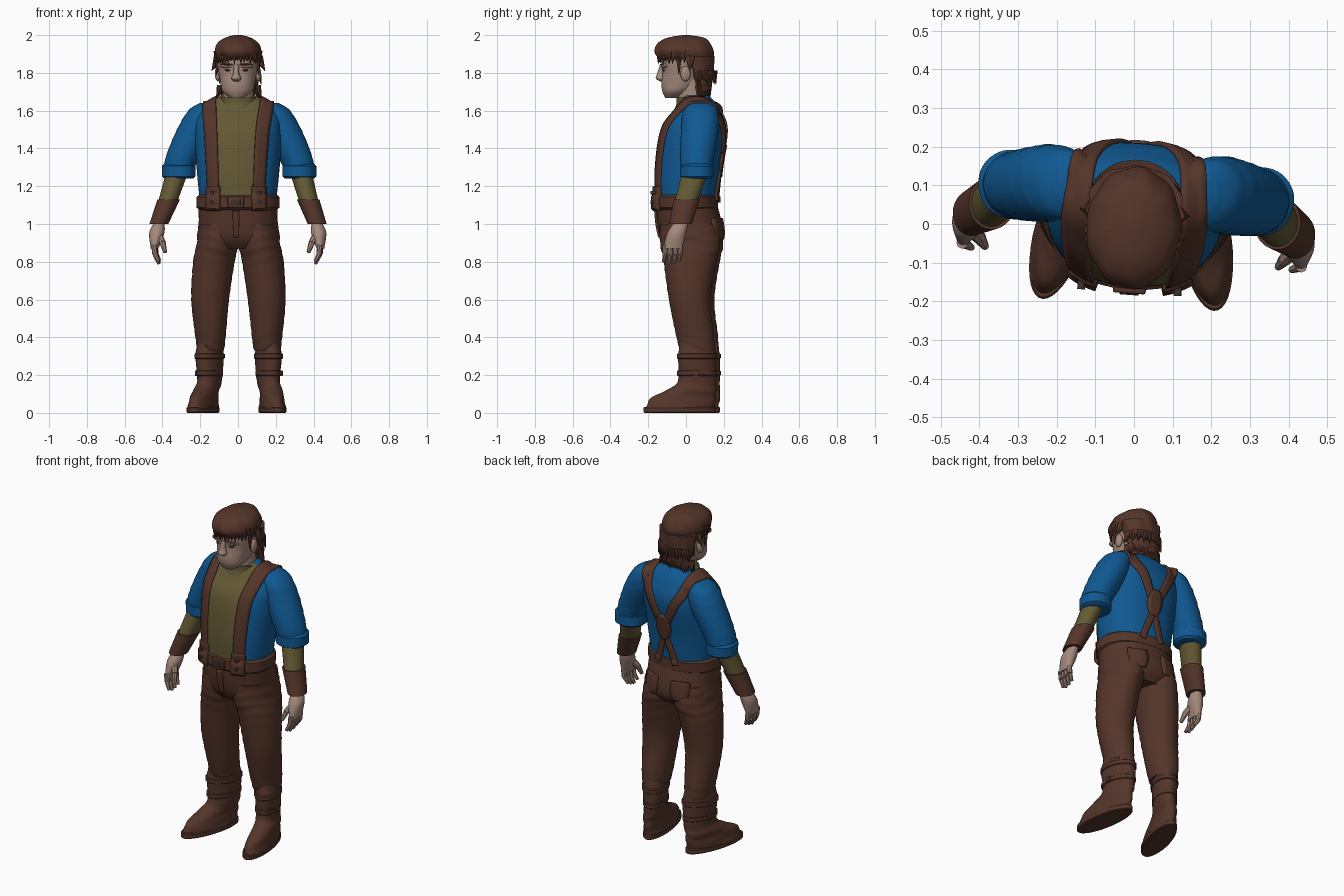
import bpy, bmesh, math, random
from mathutils import Vector, Matrix
from mathutils.bvhtree import BVHTree

random.seed(4)
if "Cube" in bpy.data.objects:
    bpy.data.objects.remove(bpy.data.objects["Cube"])
made = []


def material(name, *colour):
    mat = bpy.data.materials.new(name)
    mat.use_nodes = True
    mat.diffuse_color = (*colour, 1)
    mat.node_tree.nodes["Principled BSDF"].inputs["Base Color"].default_value = (*colour, 1)
    return mat


BROWN = material("brown leather", .09, .036, .023)
BLUE = material("blue cloth", .005, .1, .29)
OLIVE = material("olive cloth", .125, .1, .034)
SKIN = material("skin", .37, .25, .2)
DARK = material("dark metal", .045, .03, .026)
LIP = material("lips", .22, .11, .09)


def finish(name, bm, *materials):
    bmesh.ops.recalc_face_normals(bm, faces=bm.faces)
    mesh = bpy.data.meshes.new(name)
    bm.to_mesh(mesh)
    bm.free()
    for mat in materials:
        mesh.materials.append(mat)
    ob = bpy.data.objects.new(name, mesh)
    bpy.context.collection.objects.link(ob)
    made.append(ob)
    return ob


def smooth_path(rows, sub):
    """Catmull-Rom samples through rows of equal length."""
    out, last = [], len(rows) - 1
    for i in range(last):
        before, start, end, after = (rows[max(i - 1, 0)], rows[i], rows[i + 1], rows[min(i + 2, last)])
        for k in range(sub):
            t = k / sub
            out.append([q + t / 2 * (r - p + t * (2 * p - 5 * q + 4 * r - s + t * (3 * q - p - 3 * r + s)))
                        for p, q, r, s in zip(before, start, end, after)])
    return out + [list(rows[-1])]


def loft(name, rows, *materials, side=1, power=1, sub=6, fold=0, ridge=0, splay=0, seg=40):
    """Horizontal oval slices: height, centre y, half width, half depth and, off the middle, centre x."""
    bm, rings = bmesh.new(), []
    for z, y, rx, ry, *offset in smooth_path(rows, sub):
        ring = []
        for k in range(seg):
            angle = math.tau * k / seg
            c, s = math.cos(angle), math.sin(angle)
            swell = 1 + fold * math.sin(z * 110 + 2 * math.sin(2 * angle)) + ridge * math.sin(angle * 9 + z * 30)
            py = y + ry * swell * math.copysign(abs(s) ** power, s)
            px = sum(offset) + rx * swell * math.copysign(abs(c) ** power, c) - splay * py
            ring.append(bm.verts.new((side * px, py, z)))
        rings.append(ring)
    for low, high in zip(rings, rings[1:]):
        for k in range(seg):
            j = (k + 1) % seg
            bm.faces.new((low[k], low[j], high[j], high[k]))
    bm.faces.new(rings[0])
    bm.faces.new(rings[-1])
    return finish(name, bm, *materials)


def hoop(name, z, half, y, rx, ry, x, mat, **options):
    """Short band with rounded rims."""
    rim = half / 3
    rows = [(z + half * h, y, rx - rim * inset, ry - rim * inset, x)
            for h, inset in ((-1, 1), (-.7, 0), (.7, 0), (1, 1))]
    return loft(name, rows, mat, sub=1, **options)


def ball(name, centre, size, mat):
    bm = bmesh.new()
    bmesh.ops.create_uvsphere(bm, u_segments=20, v_segments=12, radius=1,
                              matrix=Matrix.Translation(centre) @ Matrix.Diagonal((*size, 1)))
    return finish(name, bm, mat)


def spike(bm, a, b, r1, r2, seg=8):
    """Tapered rod from a to b."""
    a, b = Vector(a), Vector(b)
    turn = (b - a).to_track_quat('Z', 'Y').to_matrix().to_4x4()
    bmesh.ops.create_cone(bm, cap_ends=True, segments=seg, radius1=r1, radius2=r2,
                          depth=(b - a).length, matrix=Matrix.Translation((a + b) / 2) @ turn)


def box(name, centre, size, mat):
    bm = bmesh.new()
    bmesh.ops.create_cube(bm, size=1, matrix=Matrix.Translation(centre) @ Matrix.Diagonal((*size, 1)))
    bmesh.ops.bevel(bm, geom=bm.edges[:], offset=min(size) / 4, segments=2, affect='EDGES', profile=.5)
    return finish(name, bm, mat)


def ribbon(name, path, start_width, end_width, bulge=0, thick=.016):
    """Band dropped onto the clothing from the rough path outside it."""
    bm, rows, points = bmesh.new(), [], smooth_path(path, 10)
    last = len(points) - 1
    for i, point in enumerate(points):
        p, t = Vector(point), i / last
        width = start_width + (end_width - start_width) * t + bulge * math.sin(math.pi * t)
        tangent = Vector(points[min(i + 1, last)]) - Vector(points[max(i - 1, 0)])
        inward = (Vector((p.x * .8, .03, min(p.z, 1.5))) - p).normalized()
        across = tangent.cross(inward).normalized() * width
        row = []
        for s in (-1, -.5, 0, .5, 1):
            edge = p + across * s
            hit = clothing.ray_cast(edge - inward * .3, inward)[0]
            row.append(bm.verts.new((hit or edge) - inward * .004))
        rows.append(row)
    for near, far in zip(rows, rows[1:]):
        for k in range(len(near) - 1):
            bm.faces.new((near[k], near[k + 1], far[k + 1], far[k]))
    ob = finish(name, bm, BROWN)
    solid = ob.modifiers.new("thickness", 'SOLIDIFY')
    solid.thickness, solid.offset = thick, 0
    return ob


# Torso: blue shirt with an olive front panel
torso = loft("shirt", [(1.1, 0, .2, .16), (1.3, .01, .22, .17), (1.5, .04, .23, .17), (1.6, .06, .21, .12),
                       (1.65, .06, .15, .09), (1.68, .05, .09, .07)], BLUE, OLIVE, power=.9, seg=64)
collar = loft("collar", [(1.61, .02, .1, .08), (1.64, .03, .1, .08), (1.67, .03, .1, .08)], BLUE, OLIVE)
for ob in (torso, collar):
    for face in ob.data.polygons:
        face.material_index = int(face.center.y < .03 and abs(face.center.x) < .13)

# Trousers and waistband
hips = loft("trouser_hips", [(.87, .03, .19, .12), (.92, .03, .22, .16), (1, .02, .21, .17), (1.12, 0, .21, .16)],
            BROWN, power=.9)
band = hoop("waistband", 1.115, .04, 0, .22, .17, 0, BROWN, power=.9)
body = [torso, hips, band]

for side, tag in ((1, "left_"), (-1, "right_")):
    # Arm and hand
    body.append(loft(tag + "sleeve", [(1.64, .09, .04, .05, .17), (1.6, .09, .08, .09, .19), (1.5, .09, .1, .1, .23),
                                      (1.35, .08, .09, .09, .3), (1.25, .08, .07, .08, .33)],
                     BLUE, side=side, fold=.015))
    hoop(tag + "rolled_cuff", 1.28, .04, .08, .09, .09, .32, BLUE, side=side, fold=.02)
    loft(tag + "forearm", [(1.3, .08, .06, .07, .32), (1.1, .02, .05, .06, .38)], OLIVE, side=side)
    loft(tag + "wrist_guard", [(1.13, .03, .06, .07, .37), (1, 0, .05, .06, .42)], BROWN, side=side)
    loft(tag + "palm", [(1, 0, .03, .04, .42), (.95, -.02, .04, .05, .43), (.87, -.04, .02, .05, .44)],
         SKIN, side=side)
    bm = bmesh.new()
    for k in range(4):
        y, lift = -.08 + .027 * k, .012 * abs(k - 1.3)
        knuckle = (side * .436, y, .835 + lift / 2)
        spike(bm, (side * .44, y, .89), knuckle, .015, .014)
        spike(bm, knuckle, (side * .415, y - .01, .785 + lift), .014, .009)
    thumb = (side * .395, -.065, .9)
    spike(bm, (side * .425, -.03, .95), thumb, .022, .017)
    spike(bm, thumb, (side * .38, -.085, .85), .017, .01)
    finish(tag + "fingers", bm, SKIN)

    # Leg and boot
    loft(tag + "trouser_leg", [(1, .02, .1, .15, .11), (.9, .03, .11, .16, .11), (.8, .03, .11, .14, .13),
                               (.6, .03, .1, .11, .15), (.4, .06, .08, .1, .15), (.33, .07, .07, .09, .15)],
         BROWN, side=side, fold=.012, sub=8)
    loft(tag + "boot", [(.37, .07, .06, .09, .17), (.3, .07, .07, .1, .17), (.17, .07, .06, .1, .17),
                        (.12, .04, .06, .13, .18), (.08, 0, .06, .17, .18), (.02, -.02, .07, .18, .18)],
         BROWN, side=side, fold=.012, splay=.2)
    hoop(tag + "sole", .016, .016, -.02, .07, .19, .18, BROWN, side=side, splay=.2)
    hoop(tag + "ankle_strap", .21, .015, .07, .066, .105, .17, BROWN, side=side, splay=.2)
    hoop(tag + "boot_top_strap", .3, .015, .07, .076, .105, .17, BROWN, side=side, splay=.2)
    box(tag + "boot_buckle", (side * .225, .07, .21), (.014, .03, .03), BROWN)

# One surface that the braces and pockets lie on
verts, faces = [], []
for ob in body:
    base = len(verts)
    verts += [v.co.copy() for v in ob.data.vertices]
    faces += [[base + i for i in face.vertices] for face in ob.data.polygons]
clothing = BVHTree.FromPolygons(verts, faces)

# Braces, tabs and pockets
for s, tag in ((1, "left_"), (-1, "right_")):
    ribbon(tag + "brace", [(s * .125, -.2, 1.13), (s * .14, -.2, 1.4), (s * .16, -.12, 1.64), (s * .16, .1, 1.73),
                           (s * .13, .25, 1.6), (s * .03, .3, 1.38)], .029, .02, bulge=.012)
    ribbon(tag + "lower_brace", [(0, .3, 1.3), (s * .04, .3, 1.2), (s * .07, .3, 1.12)], .017, .017)
    ribbon(tag + "brace_tab", [(s * .125, -.2, 1.08), (s * .125, -.2, 1.2)], .038, .036, thick=.034)
    ribbon(tag + "back_pocket", [(s * .11, .3, 1.03), (s * .11, .3, .92)], .052, .04, bulge=.008)
    bm = bmesh.new()
    for z in (1.115, 1.165):
        spike(bm, (s * .125, -.14, z), (s * .125, -.178, z), .01, .01, 12)
    finish(tag + "brace_buttons", bm, DARK)
ribbon("back_patch", [(0, .3, 1.42), (0, .3, 1.27)], .018, .014, bulge=.03, thick=.026)
ribbon("trouser_fly", [(0, -.3, 1.07), (0, -.3, .93)], .018, .012)
box("belt_buckle", (0, -.17, 1.115), (.085, .02, .06), BROWN)
box("buckle_centre", (0, -.18, 1.115), (.05, .008, .03), DARK)

# Neck and head
loft("neck", [(1.6, .04, .09, .08), (1.7, .03, .08, .08), (1.78, .03, .08, .08)], SKIN)
loft("head", [(1.667, -.07, .04, .04), (1.7, -.05, .077, .075), (1.74, -.03, .09, .1), (1.8, -.015, .1, .11),
              (1.86, 0, .11, .13), (1.93, 0, .1, .12)], SKIN, power=.9)
loft("nose", [(1.755, -.12, .014, .016), (1.77, -.135, .026, .025), (1.8, -.13, .016, .022),
              (1.845, -.12, .014, .018)], SKIN)
ball("mouth", (0, -.115, 1.726), (.032, .013, .007), LIP)
ball("chin", (0, -.09, 1.69), (.034, .027, .024), SKIN)
for s, tag in ((1, "left_"), (-1, "right_")):
    ball(tag + "brow_ridge", (s * .046, -.108, 1.838), (.043, .023, .014), SKIN)
    ball(tag + "eyebrow", (s * .046, -.115, 1.844), (.04, .02, .006), BROWN)
    ball(tag + "eye", (s * .042, -.112, 1.814), (.02, .011, .006), DARK)
    ball(tag + "ear", (s * .107, .005, 1.795), (.016, .027, .04), SKIN)

# Hair: cap, back and loose locks
loft("hair_cap", [(1.87, 0, .11, .14), (1.91, -.01, .123, .157), (1.955, -.01, .11, .14), (1.985, 0, .07, .1),
                  (2, 0, .02, .02)], BROWN, ridge=.016, seg=72)
loft("hair_back", [(1.68, .09, .08, .03), (1.75, .09, .1, .05), (1.89, .06, .12, .09)], BROWN, ridge=.025, seg=64)
bm = bmesh.new()
for k in range(22):
    x, y = math.cos(math.pi * k / 21), math.sin(math.pi * k / 21)
    for top, spread in ((1.73, .05), (1.81, .08)):
        tip = top - .06 + random.uniform(-.015, .02)
        spike(bm, (x * .1, .07 + y * spread, top), (x * .12, .07 + y * (spread + .01), tip), .018, .001, 6)
    spike(bm, (x * .112, -y * .143, 1.915), (x * .118, -y * .148, 1.855 + random.uniform(-.01, .01)), .018, .002, 6)
for s in (1, -1):
    spike(bm, (s * .105, .03, 1.88), (s * .142, .03, 1.81), .028, .001, 6)
    spike(bm, (s * .105, -.03, 1.88), (s * .112, -.03, 1.79), .018, .002, 6)
finish("hair_locks", bm, BROWN)

# Slight turn of the stance, then shading
turn = Matrix.Rotation(math.radians(-4), 4, 'Z')
bpy.ops.object.select_all(action='DESELECT')
for ob in made:
    ob.data.transform(turn)
    ob.select_set(True)
bpy.context.view_layer.objects.active = made[0]
bpy.ops.object.shade_smooth_by_angle(angle=math.radians(40))
